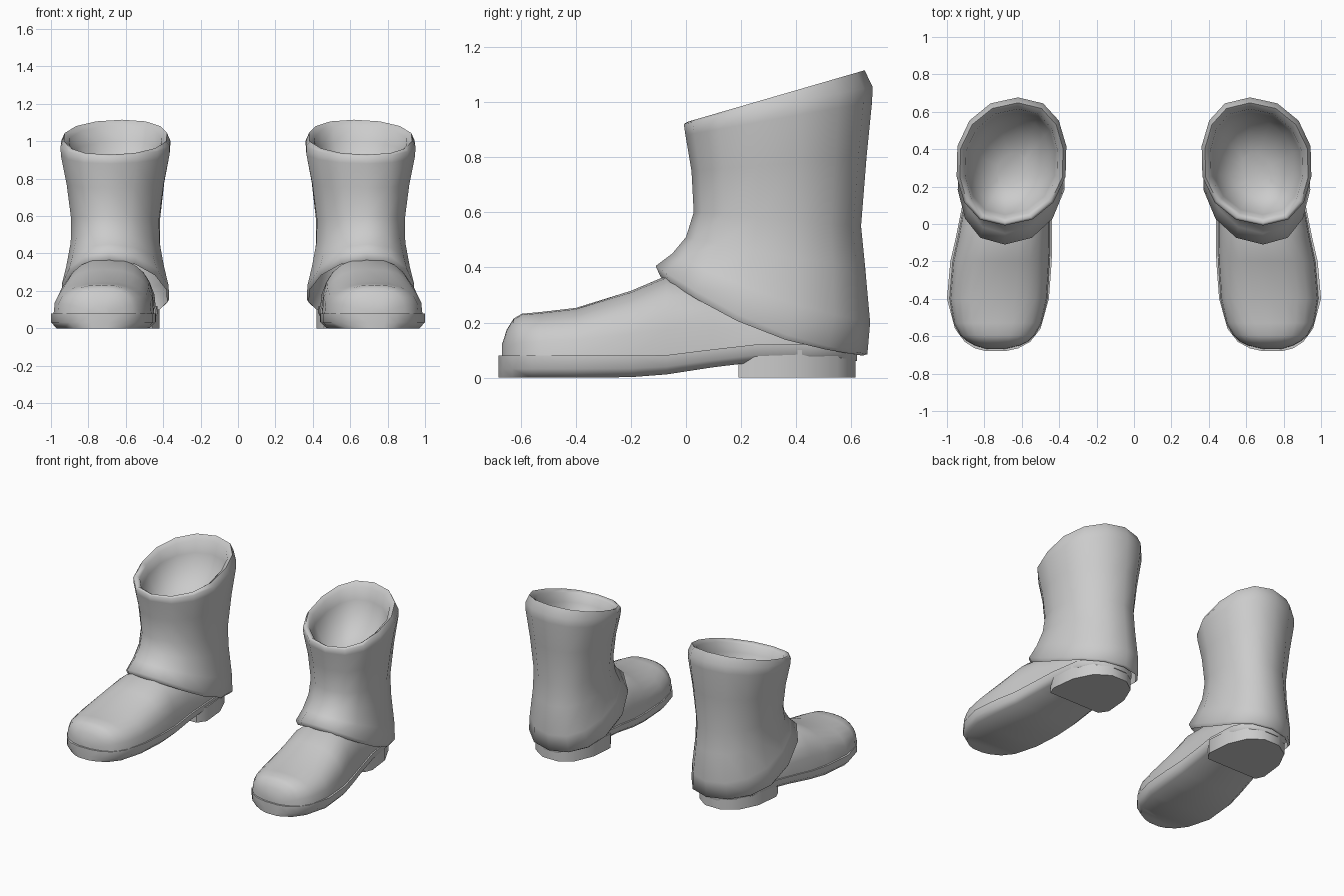
import bpy, bmesh
from math import sin, cos, pi, radians


def power(v, p):
    return (abs(v) ** p) * (1 if v >= 0 else -1)


def loft(name, rings, cap_start=True, cap_end=True, angle=40):
    """Skin closed rings of equal length, mirror to make the pair."""
    bm = bmesh.new()
    loops = [[bm.verts.new(p) for p in r] for r in rings]
    n = len(loops[0])
    for a, b in zip(loops, loops[1:]):
        for i in range(n):
            j = (i + 1) % n
            bm.faces.new((a[i], a[j], b[j], b[i]))
    if cap_start:
        bm.faces.new(loops[0])
    if cap_end:
        bm.faces.new(loops[-1])
    bmesh.ops.recalc_face_normals(bm, faces=bm.faces)
    me = bpy.data.meshes.new(name)
    bm.to_mesh(me)
    bm.free()
    me.shade_smooth()
    me.set_sharp_from_angle(angle=radians(angle))
    ob = bpy.data.objects.new(name, me)
    bpy.context.collection.objects.link(ob)
    mod = ob.modifiers.new("pair", 'MIRROR')
    mod.use_mirror_merge = False
    return ob


# Boot shaft: tilted rings (front y, front z, back y, back z, half width, sag)
def shaft_ring(yf, zf, yb, zb, w, sag=0, n=14):
    pts = []
    for i in range(n):
        a = 2 * pi * i / n
        c, s = power(cos(a), 0.95), power(sin(a), 0.9)
        t = (1 - c) / 2                      # 0 at the front, 1 at the back
        pts.append((0.655 + 0.035 * power(c, 2) + w * s,
                    yf + (yb - yf) * t,
                    zf + (zb - zf) * t - sag * sin(pi * t)))
    return pts


shaft = [
    (-0.092, 0.365, 0.64, 0.080, 0.280, 0.055),  # underside lip
    (-0.110, 0.405, 0.658, 0.085, 0.292, 0.055),  # flap edge
    (-0.050, 0.45, 0.668, 0.20, 0.268, 0.03),
    (0.000, 0.51, 0.650, 0.40, 0.243, 0.01),
    (0.028, 0.60, 0.635, 0.55, 0.240),
    (0.020, 0.75, 0.655, 0.80, 0.265),
    (-0.002, 0.88, 0.675, 1.00, 0.297),
    (-0.008, 0.92, 0.677, 1.055, 0.298),
    (0.005, 0.928, 0.648, 1.115, 0.280),         # rim
    (0.030, 0.912, 0.615, 1.085, 0.250),
    (0.050, 0.86, 0.60, 1.00, 0.238),            # hollow inside
    (0.085, 0.80, 0.56, 0.90, 0.205),
    (0.130, 0.755, 0.48, 0.81, 0.150),
    (0.200, 0.73, 0.38, 0.75, 0.075),
]
loft("boot_shaft", [shaft_ring(*r) for r in shaft], cap_start=False, angle=85)


# Foot upper: domed stations (y, inner x, outer x, base z, top z)
def foot_ring(y, x0, x1, zb, zt, m=12):
    cx, hw = (x0 + x1) / 2, (x1 - x0) / 2
    return [(cx + hw * power(cos(pi * i / m), 0.8), y,
             zb + (zt - zb) * power(sin(pi * i / m), 0.75)) for i in range(m + 1)]


foot = [
    (-0.668, 0.69, 0.79, 0.07, 0.12),
    (-0.650, 0.61, 0.85, 0.07, 0.175),
    (-0.625, 0.56, 0.895, 0.07, 0.215),
    (-0.595, 0.53, 0.93, 0.07, 0.232),
    (-0.53, 0.492, 0.965, 0.07, 0.238),
    (-0.40, 0.462, 0.987, 0.07, 0.253),
    (-0.20, 0.450, 0.970, 0.07, 0.315),
    (-0.07, 0.448, 0.942, 0.07, 0.370),
    (0.10, 0.448, 0.910, 0.085, 0.36),
    (0.25, 0.44, 0.88, 0.11, 0.30),
    (0.45, 0.45, 0.855, 0.11, 0.25),
    (0.60, 0.53, 0.75, 0.11, 0.20),
]
loft("foot_upper", [foot_ring(*r) for r in foot], angle=70)


# Sole: slab stations with rounded lower edges (y, inner x, outer x, low z, top z)
def sole_ring(y, x0, x1, zb, zt):
    c = min(0.03, (x1 - x0) * 0.12)
    zm = zb + 0.4 * (zt - zb)
    return [(x0 + c, y, zb), (x0, y, zm), (x0, y, zt),
            (x1, y, zt), (x1, y, zm), (x1 - c, y, zb)]


sole = [
    (-0.68, 0.69, 0.79, 0, 0.08),
    (-0.665, 0.62, 0.85, 0, 0.08),
    (-0.63, 0.555, 0.905, 0, 0.08),
    (-0.56, 0.50, 0.957, 0, 0.08),
    (-0.40, 0.455, 1.0, 0, 0.08),
    (-0.20, 0.440, 0.982, 0.002, 0.08),
    (-0.07, 0.438, 0.952, 0.012, 0.082),
    (0.10, 0.438, 0.918, 0.038, 0.103),
    (0.25, 0.43, 0.89, 0.056, 0.12),
    (0.45, 0.44, 0.86, 0.06, 0.12),
    (0.56, 0.49, 0.80, 0.06, 0.118),
    (0.62, 0.57, 0.70, 0.06, 0.116),
]
loft("sole", [sole_ring(*r) for r in sole], angle=50)

# Heel block: rounded D outline extruded up into the sole
heel_outline = [(0.46, 0.19), (0.86, 0.19), (0.885, 0.25), (0.865, 0.42),
                (0.80, 0.55), (0.70, 0.615), (0.58, 0.615), (0.49, 0.55),
                (0.435, 0.42), (0.42, 0.25)]
loft("heel", [[(x, y, z) for x, y in heel_outline] for z in (0, 0.1)])
